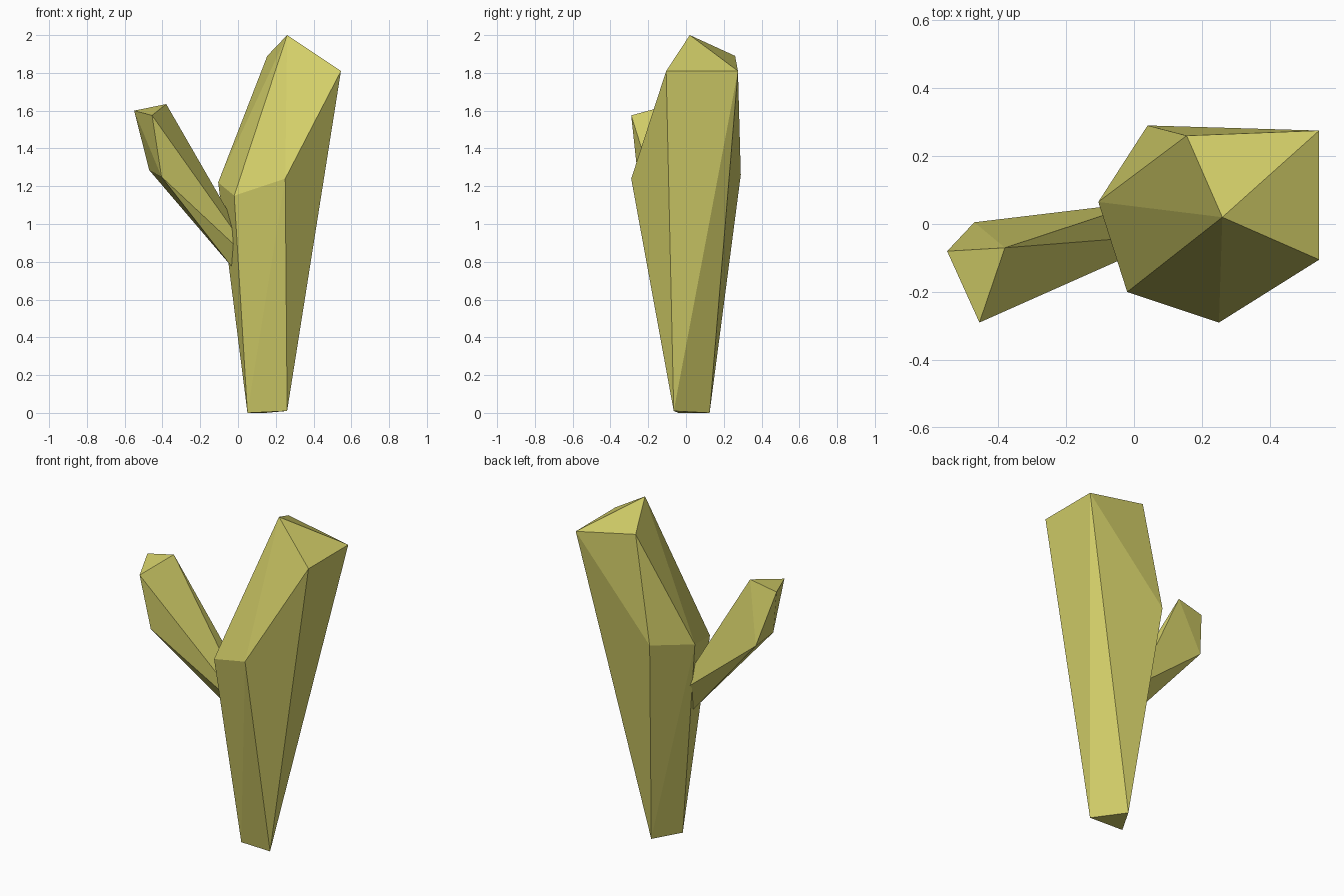
import bpy, bmesh
from mathutils import Vector

cube = bpy.data.objects.get("Cube")
if cube:
    bpy.data.objects.remove(cube, do_unlink=True)

# Single flat colour
color = (0.65, 0.62, 0.14, 1.0)
mat = bpy.data.materials.new("dull_yellow")
mat.use_nodes = True
mat.diffuse_color = color
bsdf = next(n for n in mat.node_tree.nodes if n.type == 'BSDF_PRINCIPLED')
bsdf.inputs["Base Color"].default_value = color
bsdf.inputs["Roughness"].default_value = 0.8


def faceted_solid(name, *rings):
    """Flat-faced convex solid wrapped around a few rings of corners."""
    bm = bmesh.new()
    for ring in rings:
        for corner in ring:
            bm.verts.new(Vector(corner))
    bmesh.ops.convex_hull(bm, input=bm.verts[:])
    loose = [v for v in bm.verts if not v.link_faces]
    bmesh.ops.delete(bm, geom=loose, context='VERTS')
    bmesh.ops.recalc_face_normals(bm, faces=bm.faces[:])
    mesh = bpy.data.meshes.new(name)
    bm.to_mesh(mesh)
    bm.free()
    mesh.materials.append(mat)
    obj = bpy.data.objects.new(name, mesh)
    bpy.context.collection.objects.link(obj)
    return obj


# Trunk: narrow three-cornered foot, wide shoulder, slanted tip
trunk_foot = [(0.26, -0.065, 0.01), (0.145, 0.125, 0), (0.05, -0.04, 0)]
trunk_shoulder = [(-0.105, 0.065, 1.22), (-0.02, -0.20, 1.15), (0.25, -0.29, 1.24),
                  (0.545, -0.105, 1.81), (0.545, 0.275, 1.81), (0.04, 0.29, 1.26)]
trunk_tip = [(0.26, 0.02, 2.0), (0.155, 0.26, 1.89)]
faceted_solid("trunk", trunk_foot, trunk_shoulder, trunk_tip)

# Side branch: root buried in the trunk, widening to a blunt end
branch_root = [(0.13, -0.03, 0.75), (0.03, 0.065, 0.88), (-0.03, -0.02, 0.77)]
branch_underside = [(-0.47, 0.005, 1.285), (-0.405, -0.255, 1.25)]
branch_end = [(-0.55, -0.08, 1.60), (-0.455, -0.29, 1.575), (-0.38, -0.07, 1.635)]
faceted_solid("side_branch", branch_root, branch_underside, branch_end)
